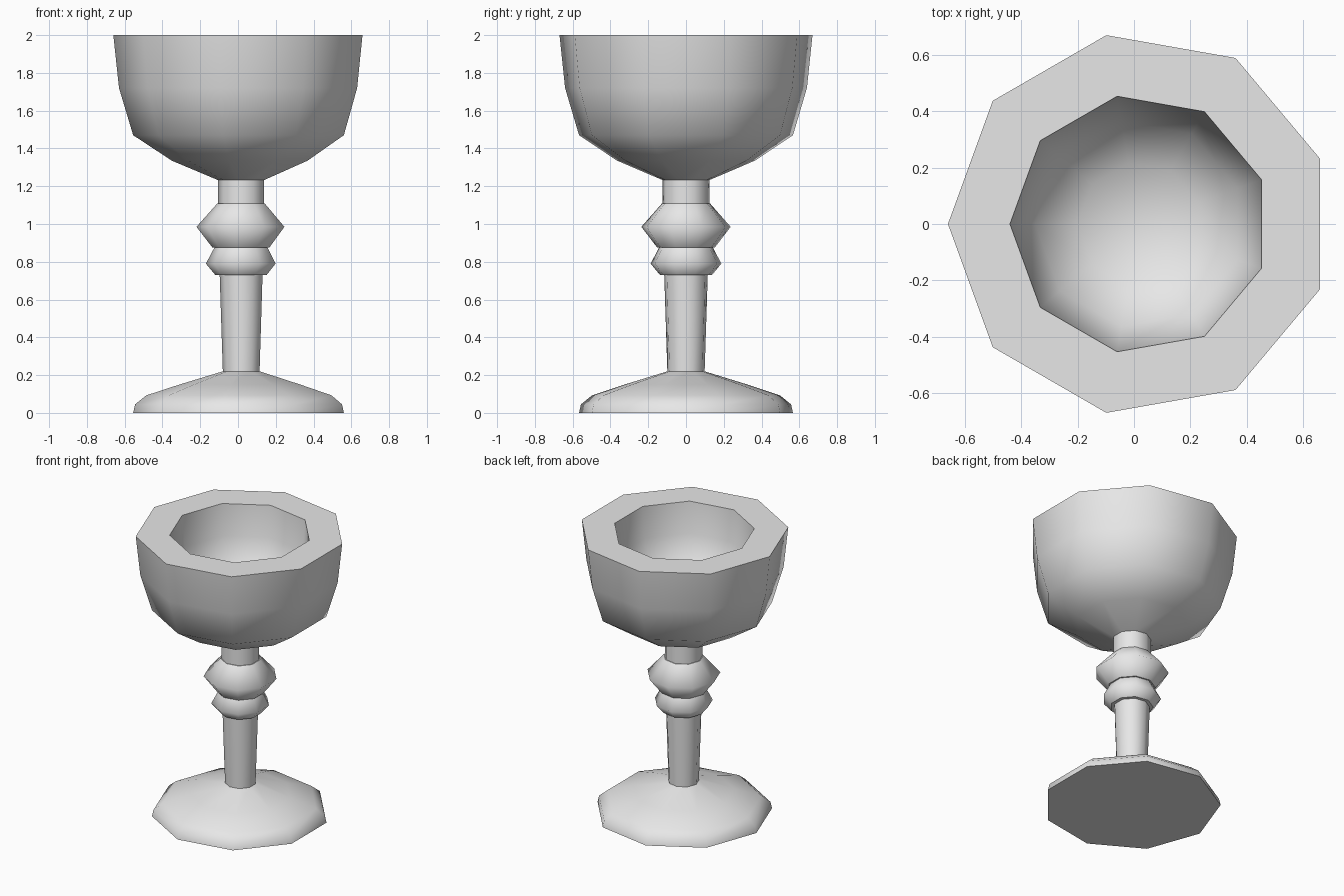
import bpy, bmesh
from math import pi, sin, cos

if "Cube" in bpy.data.objects:
    bpy.data.objects.remove(bpy.data.objects["Cube"])

SIDES = 9
CENTRE_X = 0.02  # an odd-sided ring is centred by its bounding box

grey = bpy.data.materials.new("plain grey")
grey.use_nodes = True
colour = (0.8, 0.8, 0.8, 1.0)
grey.diffuse_color = colour
grey.node_tree.nodes["Principled BSDF"].inputs["Base Color"].default_value = colour


def turn(name, profile, sharp_rings=()):
    """Turn (radius, height) points, ordered bottom to top along the outside."""
    bm = bmesh.new()
    rings = []
    for r, z in profile:
        if r == 0:
            rings.append([bm.verts.new((CENTRE_X, 0, z))] * SIDES)
        else:
            angles = [pi + 2 * pi * i / SIDES for i in range(SIDES)]
            rings.append([bm.verts.new((CENTRE_X + r * cos(a), r * sin(a), z)) for a in angles])
    for low, high in zip(rings, rings[1:]):
        for i in range(SIDES):
            j = (i + 1) % SIDES
            corners = [low[i], low[j], high[j], high[i]]
            face = bm.faces.new(list(dict.fromkeys(corners)))
            face.smooth = True
    for index in sharp_rings:
        ring = rings[index]
        for i in range(SIDES):
            bm.edges.get((ring[i], ring[(i + 1) % SIDES])).smooth = False
    mesh = bpy.data.meshes.new(name)
    bm.to_mesh(mesh)
    bm.free()
    mesh.materials.append(grey)
    obj = bpy.data.objects.new(name, mesh)
    bpy.context.collection.objects.link(obj)
    return obj


# Foot with a flat underside
turn("foot", [(0, 0), (0.575, 0), (0.565, 0.045), (0.505, 0.093),
              (0.33, 0.15), (0.10, 0.22), (0, 0.22)], sharp_rings=(1, 5))

# Slightly flared stem
turn("stem", [(0.10, 0.21), (0.117, 0.73)])

# Two turned collars
turn("lower_collar", [(0, 0.73), (0.14, 0.73), (0.19, 0.79), (0.145, 0.875), (0, 0.875)],
     sharp_rings=(1, 3))
turn("upper_collar", [(0, 0.875), (0.155, 0.875), (0.24, 0.985), (0.13, 1.108), (0, 1.108)],
     sharp_rings=(1, 3))

# Neck below the bowl
turn("neck", [(0.125, 1.10), (0.125, 1.24)])

# Thick-walled bowl: outside, flat rim, hollow inside
turn("bowl", [(0, 1.23), (0.12, 1.23), (0.37, 1.335), (0.575, 1.47), (0.65, 1.72), (0.68, 2.0),
              (0.46, 2.0), (0.44, 1.78), (0.37, 1.58), (0.22, 1.48), (0, 1.43)],
     sharp_rings=(1, 5, 6))
